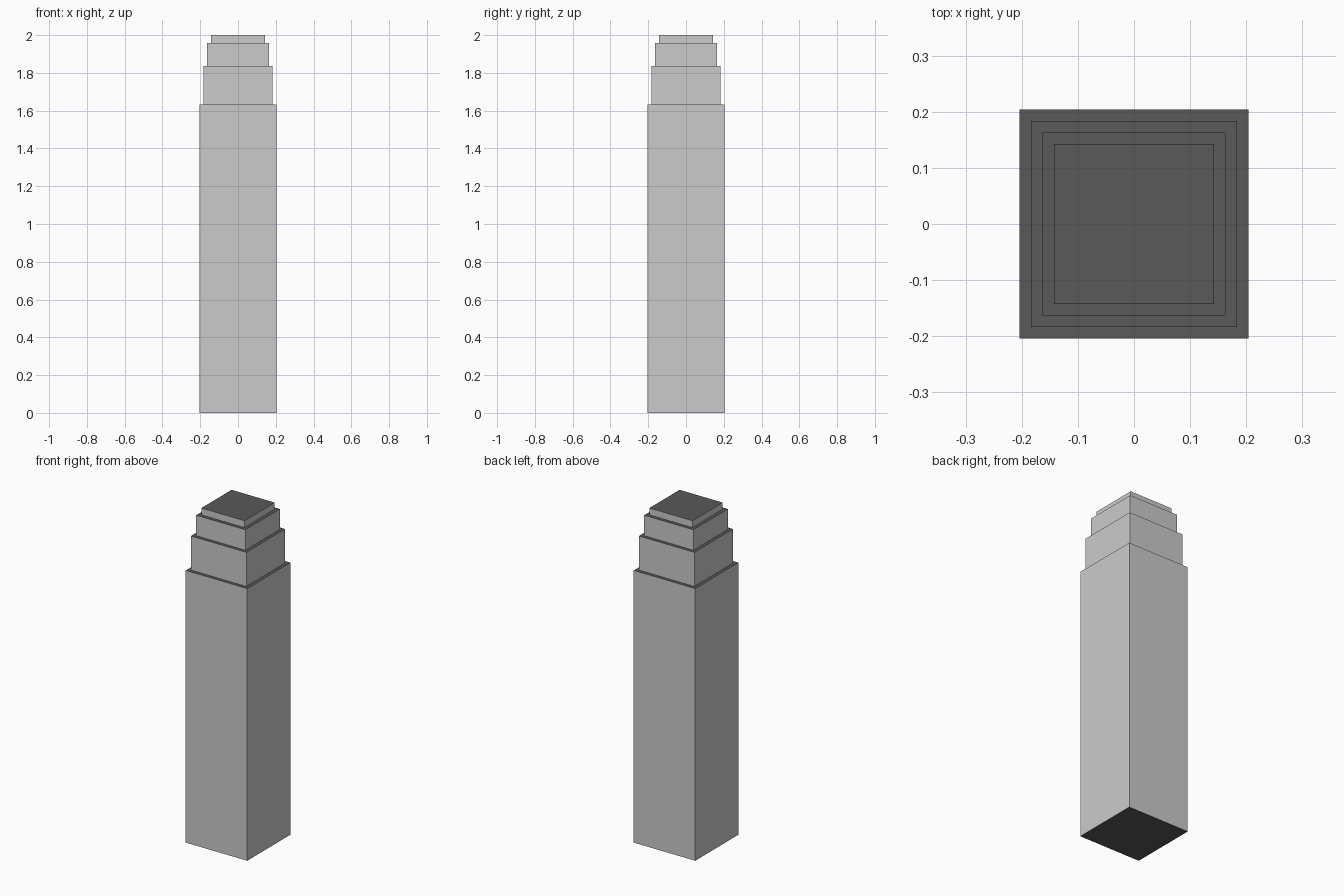
import bpy, bmesh
from mathutils import Vector

if "Cube" in bpy.data.objects:
    bpy.data.objects.remove(bpy.data.objects["Cube"])

FLOOR = 2 / 49  # one storey, also one window bay

roof_mat = bpy.data.materials.new("dark_roof")
roof_mat.diffuse_color = (0.1, 0.1, 0.1, 1)
roof_mat.use_nodes = True
roof_mat.node_tree.nodes["Principled BSDF"].inputs["Base Color"].default_value = roof_mat.diffuse_color


def make_object(name, bm):
    bmesh.ops.remove_doubles(bm, verts=bm.verts, dist=1e-5)
    mesh = bpy.data.meshes.new(name)
    bm.to_mesh(mesh)
    bm.free()
    ob = bpy.data.objects.new(name, mesh)
    bpy.context.collection.objects.link(ob)
    return ob


def walls(name, bays, first, floors):
    """Four walls panelled into one square bay per storey."""
    bm = bmesh.new()
    h = bays * FLOOR / 2
    corners = [(-h, -h), (h, -h), (h, h), (-h, h)]
    for i in range(4):
        a, b = Vector(corners[i]), Vector(corners[(i + 1) % 4])
        grid = [[bm.verts.new((*a.lerp(b, c / bays), (first + r) * FLOOR))
                 for c in range(bays + 1)] for r in range(floors + 1)]
        for r in range(floors):
            for c in range(bays):
                bm.faces.new((grid[r][c], grid[r][c + 1],
                              grid[r + 1][c + 1], grid[r + 1][c]))
    return make_object(name, bm)


def slab(name, bays, level, up=True):
    """Flat square closing a tier at its top or bottom."""
    bm = bmesh.new()
    h, z = bays * FLOOR / 2, level * FLOOR
    pts = [(-h, -h, z), (h, -h, z), (h, h, z), (-h, h, z)]
    if not up:
        pts.reverse()
    bm.faces.new([bm.verts.new(p) for p in pts])
    make_object(name, bm).data.materials.append(roof_mat)


# Tiers: name, bays per side, storeys
level = 0
slab("base", 10, 0, up=False)
for name, bays, floors in [("main_shaft", 10, 40), ("lower_setback", 9, 5),
                           ("upper_setback", 8, 3), ("crown", 7, 1)]:
    walls(name + "_walls", bays, level, floors)
    level += floors
    slab(name + "_roof", bays, level)
